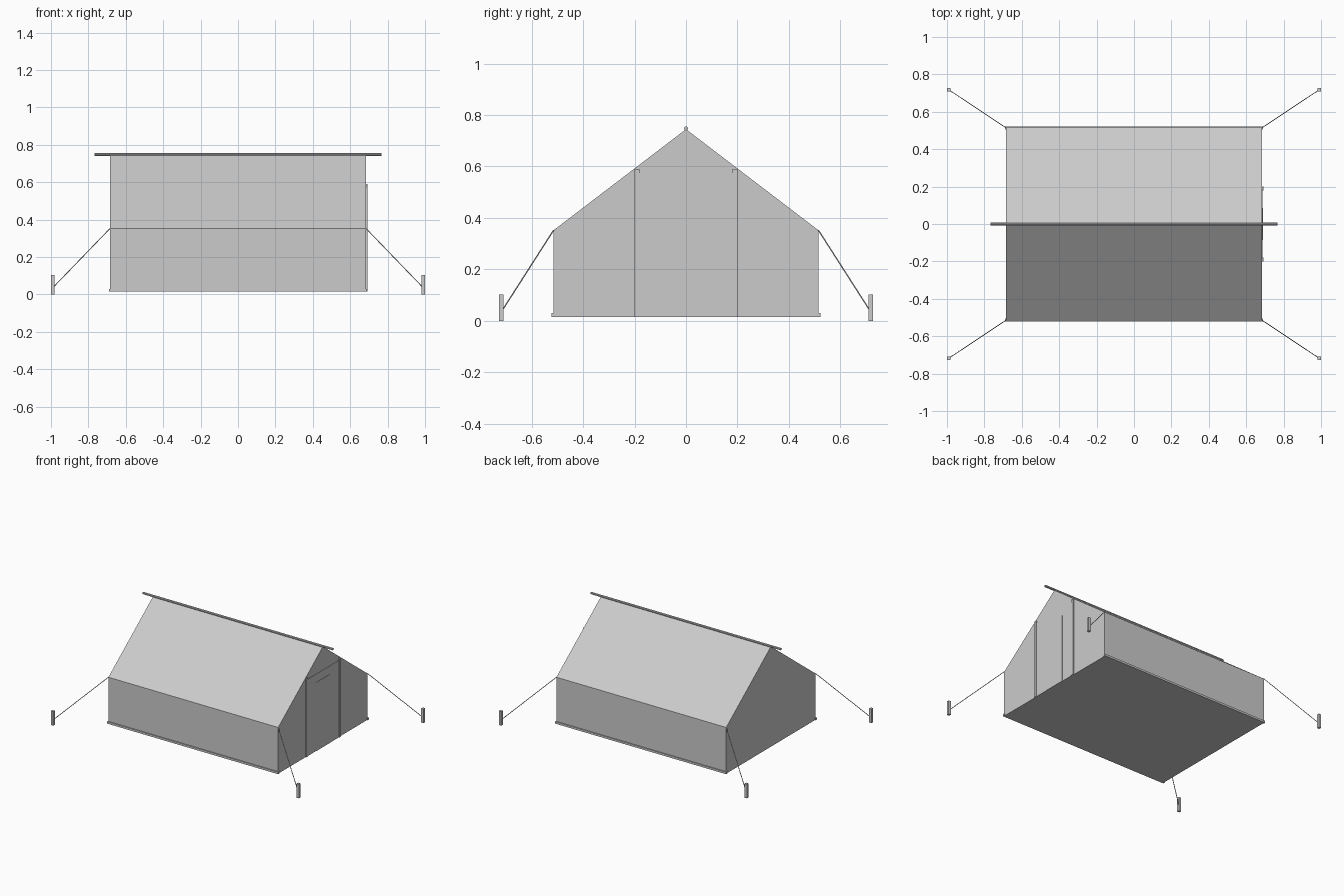
import bpy
import bmesh
from mathutils import Vector

if "Cube" in bpy.data.objects:
    bpy.data.objects.remove(bpy.data.objects["Cube"], do_unlink=True)

canvas = bpy.data.materials.new("plain_grey")
canvas.use_nodes = True
GREY = (0.6, 0.6, 0.6, 1)
canvas.diffuse_color = GREY
canvas.node_tree.nodes["Principled BSDF"].inputs["Base Color"].default_value = GREY

HALF_LEN, HALF_WIDTH = 0.685, 0.515
FLOOR, EAVE, RIDGE = 0.015, 0.352, 0.745


def finish(name, bm):
    """Turn a bmesh into a named, coloured object."""
    bmesh.ops.recalc_face_normals(bm, faces=bm.faces)
    mesh = bpy.data.meshes.new(name)
    bm.to_mesh(mesh)
    bm.free()
    mesh.materials.append(canvas)
    obj = bpy.data.objects.new(name, mesh)
    bpy.context.collection.objects.link(obj)
    return obj


def box(name, low, high):
    """Box between two opposite corners."""
    low, high = Vector(low), Vector(high)
    bm = bmesh.new()
    bmesh.ops.create_cube(bm, size=1)
    bmesh.ops.scale(bm, vec=high - low, verts=bm.verts)
    bmesh.ops.translate(bm, vec=(low + high) / 2, verts=bm.verts)
    return finish(name, bm)


def rod(name, start, end, radius, sides):
    """Straight rod between two points."""
    start, end = Vector(start), Vector(end)
    axis = end - start
    bm = bmesh.new()
    bmesh.ops.create_cone(bm, cap_ends=True, segments=sides, radius1=radius,
                          radius2=radius, depth=axis.length)
    obj = finish(name, bm)
    obj.location = (start + end) / 2
    obj.rotation_euler = axis.to_track_quat("Z", "Y").to_euler()
    return obj


# Tent body: gable profile extruded along its length
profile = [(-HALF_WIDTH, FLOOR), (HALF_WIDTH, FLOOR), (HALF_WIDTH, EAVE),
           (0, RIDGE), (-HALF_WIDTH, EAVE)]
bm = bmesh.new()
gable = bm.faces.new([bm.verts.new((-HALF_LEN, y, z)) for y, z in profile])
swept = bmesh.ops.extrude_face_region(bm, geom=[gable], use_keep_orig=True)
new_verts = [v for v in swept["geom"] if isinstance(v, bmesh.types.BMVert)]
bmesh.ops.translate(bm, vec=(2 * HALF_LEN, 0, 0), verts=new_verts)
finish("tent_body", bm)

# Ridge pole
rod("ridge_pole", (-0.767, 0, 0.748), (0.767, 0, 0.748), 0.008, 8)

# Door panel with a thin raised flap
box("door_panel", (0.68, -0.18, FLOOR), (0.687, 0.18, 0.575))
box("door_flap", (0.68, -0.085, FLOOR), (0.689, 0.085, 0.515))

for side, side_name in ((-1, "front"), (1, "back")):
    # Ground rail and door post on each side
    box("ground_rail_" + side_name, (-0.69, side * 0.514 - 0.008, FLOOR),
        (0.69, side * 0.514 + 0.008, 0.03))
    box("door_post_" + side_name, (0.68, side * 0.19 - 0.01, FLOOR),
        (0.692, side * 0.19 + 0.01, 0.59))
    # Guy ropes and pegs at the corners
    for end, end_name in ((-1, "right"), (1, "left")):
        corner = side_name + "_" + end_name
        x, y = end * 0.991, side * 0.718
        box("peg_" + corner, (x - 0.009, y - 0.009, 0), (x + 0.009, y + 0.009, 0.103))
        rod("guy_rope_" + corner, (end * HALF_LEN, side * HALF_WIDTH, EAVE),
            (x, y, 0.035), 0.0025, 6)
